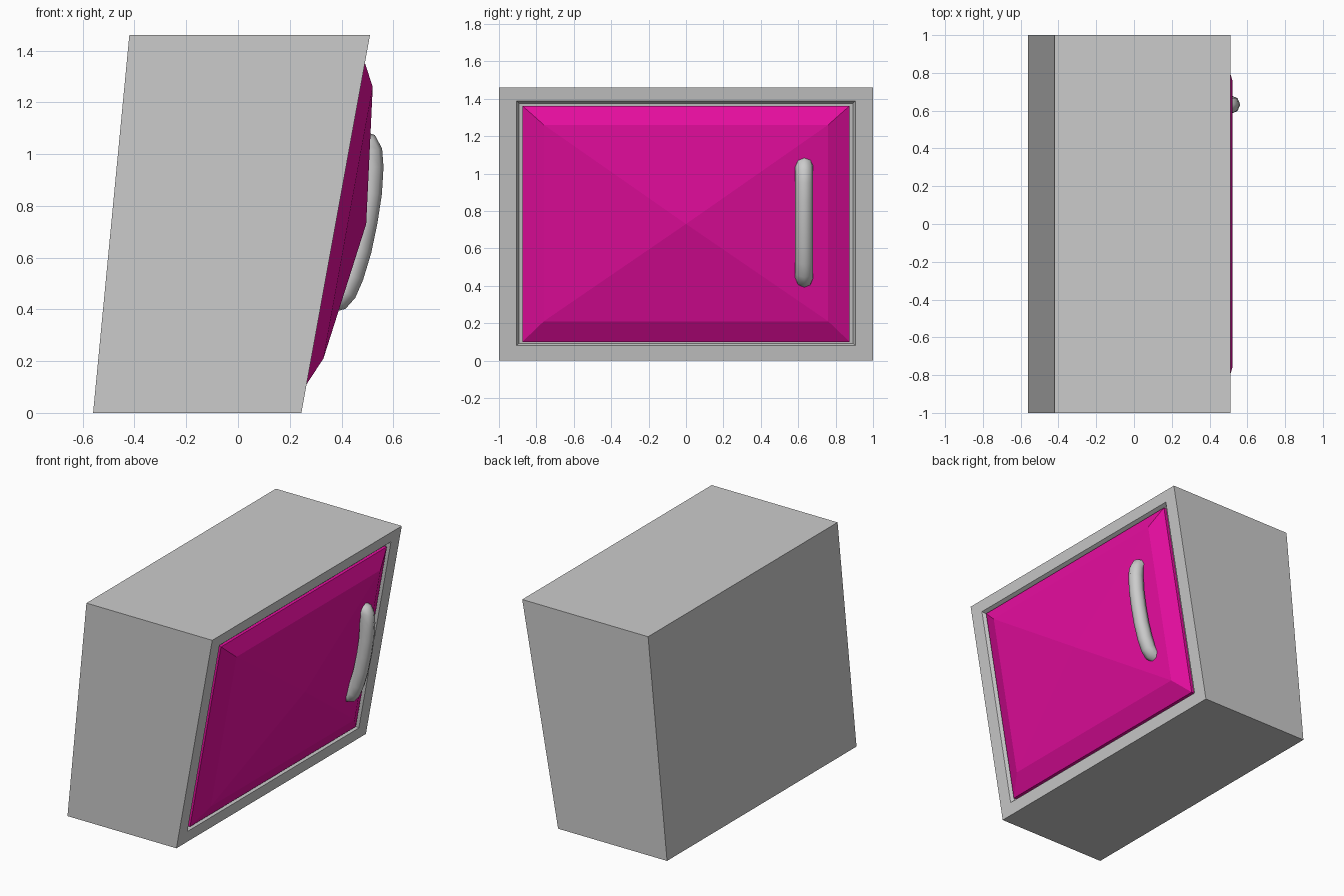
import bpy, bmesh

if "Cube" in bpy.data.objects:
    bpy.data.objects.remove(bpy.data.objects["Cube"])

SLOPE = (0.51 - 0.245) / 1.46


def on_front(y, z, off=0.0):
    """Point on the leaning front panel, pushed outward by off."""
    return (0.245 + SLOPE * z + off, y, z)


def rect(bm, y, z0, z1, off):
    return [bm.verts.new(on_front(a, b, off))
            for a, b in ((-y, z0), (y, z0), (y, z1), (-y, z1))]


def bridge(bm, a, b):
    n = len(a)
    for i in range(n):
        j = (i + 1) % n
        bm.faces.new((a[i], a[j], b[j], b[i]))


def finish(bm, name):
    bmesh.ops.recalc_face_normals(bm, faces=bm.faces)
    mesh = bpy.data.meshes.new(name)
    bm.to_mesh(mesh)
    bm.free()
    obj = bpy.data.objects.new(name, mesh)
    bpy.context.collection.objects.link(obj)
    return obj


# Leaning cabinet with a shallow stepped recess in its front
bm = bmesh.new()
back = [bm.verts.new(p) for p in
        ((-0.56, -1, 0), (-0.56, 1, 0), (-0.42, 1, 1.46), (-0.42, -1, 1.46))]
loops = [back,
         rect(bm, 1.0, 0.0, 1.46, 0.0),
         rect(bm, 0.905, 0.08, 1.387, 0.0),
         rect(bm, 0.893, 0.092, 1.375, -0.025)]
for a, b in zip(loops, loops[1:]):
    bridge(bm, a, b)
bm.faces.new(back)
bm.faces.new(loops[-1])
finish(bm, "cabinet_body")

# Door: bevelled border rising to a low pyramid
bm = bmesh.new()
loops = [rect(bm, 0.875, 0.10, 1.362, -0.025),
         rect(bm, 0.875, 0.10, 1.362, -0.005),
         rect(bm, 0.76, 0.21, 1.26, 0.047)]
bm.faces.new(loops[0])
for a, b in zip(loops, loops[1:]):
    bridge(bm, a, b)
apex = bm.verts.new(on_front(0, 0.73, 0.118))
top = loops[-1]
for i in range(4):
    bm.faces.new((top[i], top[(i + 1) % 4], apex))
door = finish(bm, "door")
mat = bpy.data.materials.new("magenta")
mat.diffuse_color = (0.8, 0.004, 0.35, 1)
mat.use_nodes = True
mat.node_tree.nodes["Principled BSDF"].inputs["Base Color"].default_value = mat.diffuse_color
door.data.materials.append(mat)

# Bowed handle: eight-sided tube along a mirrored arc
half = [(0.305, 0.03), (0.297, 0.065), (0.27, 0.082),
        (0.21, 0.097), (0.11, 0.109)]
path = half + [(0, 0.112)] + [(-z, o) for z, o in reversed(half)]
curve = bpy.data.curves.new("handle", 'CURVE')
curve.dimensions = '3D'
curve.bevel_depth = 0.048
curve.bevel_resolution = 2
curve.use_fill_caps = True
spline = curve.splines.new('POLY')
spline.points.add(len(path) - 1)
for pt, (z, off) in zip(spline.points, path):
    pt.co = (*on_front(0.632, 0.74 + z, off), 1)
handle = bpy.data.objects.new("handle", curve)
bpy.context.collection.objects.link(handle)
bpy.context.view_layer.objects.active = handle
handle.select_set(True)
bpy.ops.object.convert(target='MESH')
bpy.ops.object.shade_smooth()
